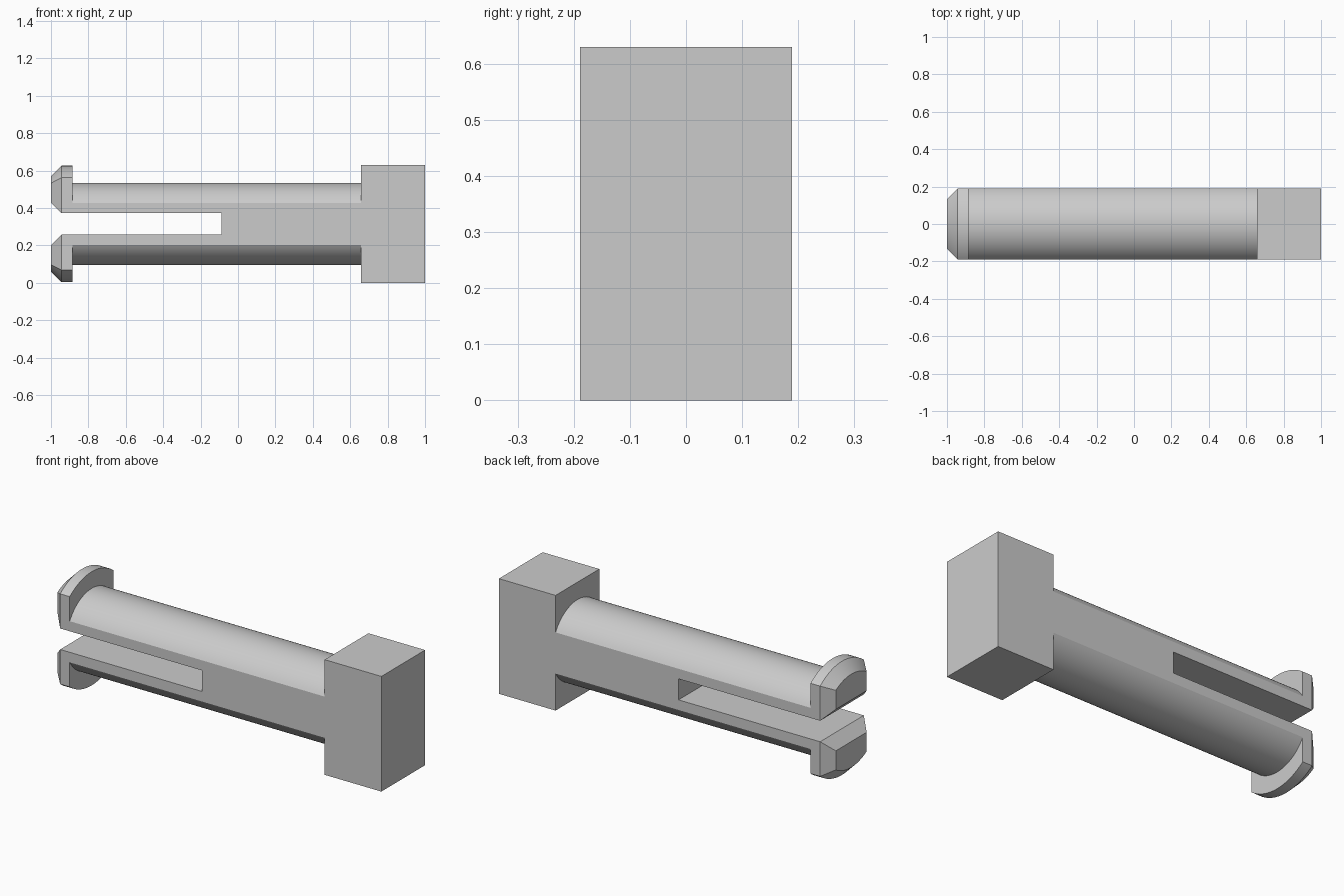
import bpy, bmesh, math

if "Cube" in bpy.data.objects:
    bpy.data.objects.remove(bpy.data.objects["Cube"])

CZ = 0.315       # height of the long axis
W = 0.189        # half width between the flat sides
R = 0.22         # shaft radius
RIM = 0.311      # tip rim radius
GAP = 0.0575     # half height of the slot
CH = 0.056       # tip chamfer
SLOT_X, BLOCK_X = -0.087, 0.657
SEG = 32

grey = bpy.data.materials.new("light grey")
grey.use_nodes = True
grey.diffuse_color = (0.6, 0.6, 0.6, 1)
grey.node_tree.nodes["Principled BSDF"].inputs["Base Color"].default_value = (0.6, 0.6, 0.6, 1)


def arc(r, w):
    """Points of a crown of radius r, trimmed to half width w."""
    a = math.asin(w / r)
    angles = [a * (2 * i / SEG - 1) for i in range(SEG + 1)]
    return [(r * math.sin(t), r * math.cos(t)) for t in angles]


def half_section(r, w, base):
    return [(-w, base)] + arc(r, w) + [(w, base)]


def full_section(r, w):
    top = arc(r, w)
    return top + [(-y, -z) for y, z in top]


def finish(name, bm):
    bmesh.ops.recalc_face_normals(bm, faces=bm.faces)
    mesh = bpy.data.meshes.new(name)
    bm.to_mesh(mesh)
    bm.free()
    mesh.materials.append(grey)
    obj = bpy.data.objects.new(name, mesh)
    bpy.context.collection.objects.link(obj)
    bpy.ops.object.select_all(action='DESELECT')
    obj.select_set(True)
    bpy.context.view_layer.objects.active = obj
    bpy.ops.object.shade_smooth_by_angle(angle=math.radians(15))
    return obj


def loft(name, stations, cap_start=False, flip=1):
    """Skin a series of (x, section) stations; flip=-1 mirrors downwards."""
    bm = bmesh.new()
    rings = [[bm.verts.new((x, y, CZ + flip * z)) for y, z in sec] for x, sec in stations]
    for a, b in zip(rings, rings[1:]):
        n = len(a)
        for i in range(n):
            j = (i + 1) % n
            face = bm.faces.new((a[i], a[j], b[j], b[i]))
            if face.calc_area() < 1e-7:
                bm.faces.remove(face)
    if cap_start:
        bm.faces.new(rings[0])
    bmesh.ops.remove_doubles(bm, verts=bm.verts, dist=1e-5)
    return finish(name, bm)


# Two mirrored prongs, each with a chamfered retaining tip
rim = half_section(RIM, W, GAP)
prong = [
    (-1.0, half_section(RIM - CH, W - CH, GAP + CH)),
    (-1.0 + CH, rim),
    (-0.886, rim),
    (-0.886, half_section(R, W, GAP)),
    (SLOT_X, half_section(R, W, GAP)),
]
loft("upper_prong", prong, cap_start=True)
loft("lower_prong", prong, cap_start=True, flip=-1)

# Solid part of the shaft
section = full_section(R, W)
loft("shaft", [(SLOT_X, section), (BLOCK_X, section)])

# Wall closing the inner end of the slot
bm = bmesh.new()
corners = [(-W, -GAP), (-W, GAP), (W, GAP), (W, -GAP)]
bm.faces.new([bm.verts.new((SLOT_X, y, CZ + z)) for y, z in reversed(corners)])
wall = finish("slot_end", bm)
if wall.data.polygons[0].normal.x > 0:
    wall.data.flip_normals()

# Rectangular head block
bm = bmesh.new()
bmesh.ops.create_cube(bm, size=1)
for v in bm.verts:
    v.co = ((BLOCK_X + 1) / 2 + v.co.x * (1 - BLOCK_X), v.co.y * 2 * W, CZ + v.co.z * 2 * CZ)
finish("head_block", bm)
